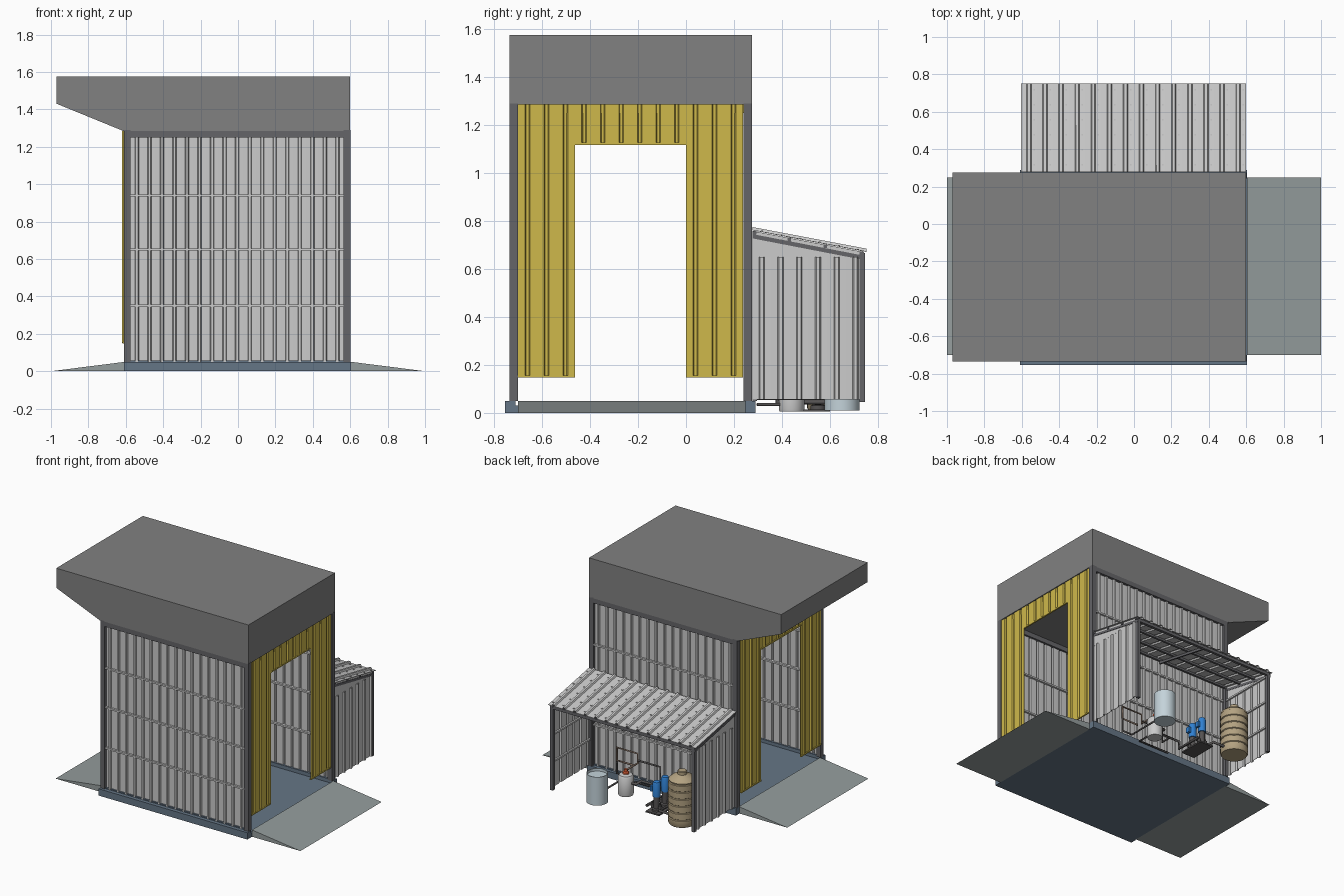
import bpy, bmesh, math
from mathutils import Vector as V

if "Cube" in bpy.data.objects:
    bpy.data.objects.remove(bpy.data.objects["Cube"])


def mat(name, r, g, b):
    m = bpy.data.materials.new(name)
    m.diffuse_color = (r, g, b, 1)
    m.use_nodes = True
    m.node_tree.nodes["Principled BSDF"].inputs["Base Color"].default_value = m.diffuse_color
    return m


DARK = mat("dark_steel", .13, .13, .14)
ROOF = mat("roof_grey", .22, .22, .22)
SHEET = mat("sheet_metal", .62, .62, .62)
STEEL = mat("bright_steel", .70, .70, .70)
YELLOW = mat("yellow_panel", .62, .48, .07)
BLUE = mat("blue_grey", .13, .18, .24)
RAMP = mat("ramp_grey", .30, .34, .34)
TAN = mat("tan_plastic", .45, .36, .22)
PALE = mat("pale_tank", .55, .65, .70)
WHITE = mat("white_tank", .8, .8, .8)
RED = mat("red_valve", .75, .12, .04)
PUMP = mat("pump_blue", .03, .22, .65)
PIPE = mat("pipe_dark", .09, .085, .085)
BROWN = mat("pipe_brown", .25, .18, .14)


def mesh(name, verts, faces, m):
    me = bpy.data.meshes.new(name)
    me.from_pydata([tuple(v) for v in verts], [], faces)
    bm = bmesh.new()
    bm.from_mesh(me)
    bmesh.ops.recalc_face_normals(bm, faces=bm.faces)
    bm.to_mesh(me)
    bm.free()
    ob = bpy.data.objects.new(name, me)
    bpy.context.collection.objects.link(ob)
    me.materials.append(m)
    return ob


def box(name, x0, x1, y0, y1, z0, z1, m):
    return prism(name, [(x0, z0), (x1, z0), (x1, z1), (x0, z1)], 'y', y0, y1, m)


def prism(name, pts, axis, a, b, m):
    """Extrude a profile along y (points are x,z) or x (points are y,z)."""
    n = len(pts)
    put = (lambda p, t: (p[0], t, p[1])) if axis == 'y' else (lambda p, t: (t, p[0], p[1]))
    vs = [put(p, t) for t in (a, b) for p in pts]
    fs = [tuple(range(n)), tuple(range(n, 2 * n))]
    fs += [(i, (i + 1) % n, n + (i + 1) % n, n + i) for i in range(n)]
    return mesh(name, vs, fs, m)


def sheet(name, start, end, run, out, m, pitch=.067, depth=.012):
    """Trapezoid-ribbed sheet from start to end; ribs follow run and stand towards out."""
    start, end, run, out = V(start), V(end), V(run), V(out)
    count = max(1, round((end - start).length / pitch))
    step = (end - start) / count
    prof = []
    for i in range(count):
        for f, d in ((0, 0), (.36, 0), (.42, 1), (.58, 1), (.64, 0)):
            prof.append(start + step * (i + f) + out * depth * d)
    prof.append(end)
    n = len(prof)
    ob = mesh(name, prof + [p + run for p in prof],
              [(i, i + 1, n + i + 1, n + i) for i in range(n - 1)], m)
    mod = ob.modifiers.new("thickness", 'SOLIDIFY')
    mod.thickness, mod.offset = .003, 0
    return ob


def lathe(name, x, y, prof, m, seg=32):
    vs = [(x + r * math.cos(math.tau * k / seg), y + r * math.sin(math.tau * k / seg), z)
          for r, z in prof for k in range(seg)]
    fs = [(j * seg + k, j * seg + (k + 1) % seg, (j + 1) * seg + (k + 1) % seg, (j + 1) * seg + k)
          for j in range(len(prof) - 1) for k in range(seg)]
    fs += [tuple(range(seg)), tuple(range((len(prof) - 1) * seg, len(prof) * seg))]
    ob = mesh(name, vs, fs, m)
    bpy.context.view_layer.objects.active = ob
    ob.select_set(True)
    bpy.ops.object.shade_smooth_by_angle(angle=math.radians(35))
    ob.select_set(False)
    return ob


def pipe(name, pts, r, m):
    cu = bpy.data.curves.new(name, 'CURVE')
    cu.dimensions, cu.bevel_depth, cu.bevel_resolution, cu.use_fill_caps = '3D', r, 2, True
    sp = cu.splines.new('POLY')
    sp.points.add(len(pts) - 1)
    for p, c in zip(sp.points, pts):
        p.co = (*c, 1)
    cu.materials.append(m)
    ob = bpy.data.objects.new(name, cu)
    bpy.context.collection.objects.link(ob)


# Foundation: floor, two curbs and drive-over ramps
box("floor_slab", -.605, .605, -.71, .245, 0, .03, BLUE)
box("front_curb", -.61, .605, -.755, -.71, 0, .05, BLUE)
box("back_curb", -.61, .605, .245, .29, 0, .05, BLUE)
for s, side in ((1, "right"), (-1, "left")):
    prism(side + "_ramp", [(s * .605, 0), (s * 1, 0), (s * .605, .05)], 'y', -.70, .248, RAMP)

# Main frame
for x in (-.61, .565):
    for y in (-.735, .24):
        box("corner_column", x, x + .036, y, y + .035, .05, 1.29, DARK)
for y in (-.735, .24):
    box("long_top_beam", -.575, .566, y, y + .035, 1.25, 1.285, DARK)
for x in (-.60, .565):
    box("end_top_beam", x, x + .02, -.70, .24, 1.25, 1.285, YELLOW)

# Roof block with sloped overhang
prism("roof_fascia", [(-.97, 1.575), (.60, 1.575), (.60, 1.285), (-.615, 1.285), (-.97, 1.43)],
      'y', -.735, .275, ROOF)

# Long ribbed walls with horizontal girts
for side, y, s in (("front", -.715, -1), ("back", .255, 1)):
    sheet(side + "_wall", (-.574, y, .05), (.565, y, .05), (0, 0, 1.2), (0, s, 0), SHEET)
    for z in (.35, .65, .94):
        box(side + "_girt", -.574, .565, y - .016, y + .016, z - .006, z + .006, STEEL)
    box(side + "_wall_bottom_rail", -.574, .565, y - .012, y + .012, .05, .058, BLUE)

# Yellow end walls around the drive-through opening
for side, x in (("right", .592), ("left", -.610)):
    for y0, y1, z0 in ((-.70, -.463, .15), (-.463, 0, 1.12), (0, .237, .15)):
        sheet(side + "_yellow_panel", (x, y0, z0), (x, y1, z0), (0, 0, 1.285 - z0),
              (-1, 0, 0), YELLOW, .078, .010)
        box(side + "_panel_edge", x - .008, x + .003, y0, y1, z0 - .003, z0 + .006, YELLOW)

# Lean-to: ribbed roof with screws, rafters and purlins
Y0, Z0, Y1, Z1 = .277, .762, .752, .672
slope = (Z1 - Z0) / (Y1 - Y0)
zr = lambda y: Z0 + slope * (y - Y0)
sheet("lean_to_roof", (-.605, Y0, Z0), (.60, Y0, Z0), (0, Y1 - Y0, Z1 - Z0), (0, 0, 1),
      STEEL, .086, .011)
for i in range(14):
    for j in range(6):
        x, y = -.605 + 1.205 / 14 * (i + .82), Y0 + .04 + j * .08
        box("roof_screw", x - .004, x + .004, y - .004, y + .004, zr(y), zr(y) + .005, WHITE)
for y in (.285, .43, .58, .73):
    box("purlin", -.60, .595, y - .008, y + .008, zr(y) - .018, zr(y) - .003, DARK)
for x in (-.595, -.005, .58):
    prism("rafter", [(Y0, Z0 - .035), (Y1 - .01, Z1 - .035), (Y1 - .01, Z1 - .017), (Y0, Z0 - .017)],
          'x', x, x + .012, DARK)

# Lean-to side walls, gable pieces and posts
for s, side in ((1, "right"), (-1, "left")):
    x = s * .587
    sheet(side + "_lean_to_wall", (x, .277, .055), (x, .745, .055), (0, 0, .595), (s, 0, 0),
          SHEET, .085, .011)
    prism(side + "_gable", [(.277, .65), (.742, .65), (.742, zr(.742) - .004), (.277, zr(.277) - .004)],
          'x', x - .002, x + .002, STEEL)
    px = s * .578
    box(side + "_post", px - .012, px + .012, .722, .746, .045, .66, DARK)
    box(side + "_wall_post", px - .010, px + .010, .277, .295, .05, .74, DARK)
    for z in (.25, .45, .645):
        box(side + "_side_girt", px - .006, px + .006, .28, .74, z - .006, z + .006, STEEL)
box("eave_beam", -.59, .59, .725, .745, .645, .667, DARK)

# Ribbed tan water tank with domed lid
prof = [(.088, .01)]
for k in range(6):
    z = .02 + k * .052
    prof += [(.095, z), (.095, z + .040), (.089, z + .044), (.089, z + .048)]
prof += [(.092, .335), (.070, .355), (.032, .372), (.032, .392), (.027, .397)]
lathe("tan_tank", -.39, .60, prof, TAN)

# Open pale tank and white pressure vessel
lathe("pale_tank", .27, .65, [(.073, .01), (.073, .22), (.068, .22), (.068, .20)], PALE)
lathe("white_vessel", .183, .44, [(.050, .005), (.053, .015), (.053, .14), (.045, .152), (.02, .158)], WHITE)
lathe("red_valve_head", .183, .44, [(.022, .156), (.022, .17), (.012, .175), (.012, .19)], RED, 16)

# Pair of vertical pumps on a skid
box("pump_skid", -.20, -.09, .40, .60, .005, .015, PIPE)
for y in (.45, .55):
    lathe("pump_base", -.145, y, [(.032, .015), (.032, .03), (.02, .035), (.02, .12)], PIPE, 20)
    lathe("pump_motor", -.145, y, [(.027, .12), (.027, .215), (.022, .228), (.008, .231)], PUMP, 20)
    box("motor_terminal_box", -.118, -.100, y - .014, y + .014, .15, .19, PUMP)
    for x in (-.205, -.085):
        pipe("pump_branch", [(-.145, y, .045), (x, y, .045)], .008, PIPE)
        lathe("pump_valve", (x - .145) / 2, y, [(.013, .032), (.013, .058), (.005, .06), (.005, .075)], PIPE, 12)

# Manifolds and wall pipework
pipe("suction_manifold", [(-.205, .40, .045), (-.205, .60, .045), (-.30, .60, .045)], .010, PIPE)
pipe("discharge_manifold", [(-.085, .58, .045), (-.085, .38, .045), (-.085, .38, .10),
                            (.10, .38, .10), (.10, .44, .10), (.14, .44, .10)], .010, PIPE)
pipe("wall_pipe_loop", [(.183, .44, .18), (.183, .30, .18), (.183, .30, .25), (.354, .30, .25),
                        (.354, .30, .155), (.22, .30, .155)], .007, BROWN)
pipe("tank_feed_pipe", [(.354, .30, .155), (.354, .30, .06), (.27, .30, .06), (.27, .58, .06)], .007, PIPE)
pipe("header_pipe", [(.0, .38, .10), (.0, .30, .10), (.0, .30, .20), (.183, .30, .20)], .007, PIPE)
pipe("floor_pipe", [(-.05, .30, .035), (.20, .30, .035), (.20, .42, .035)], .007, PIPE)
